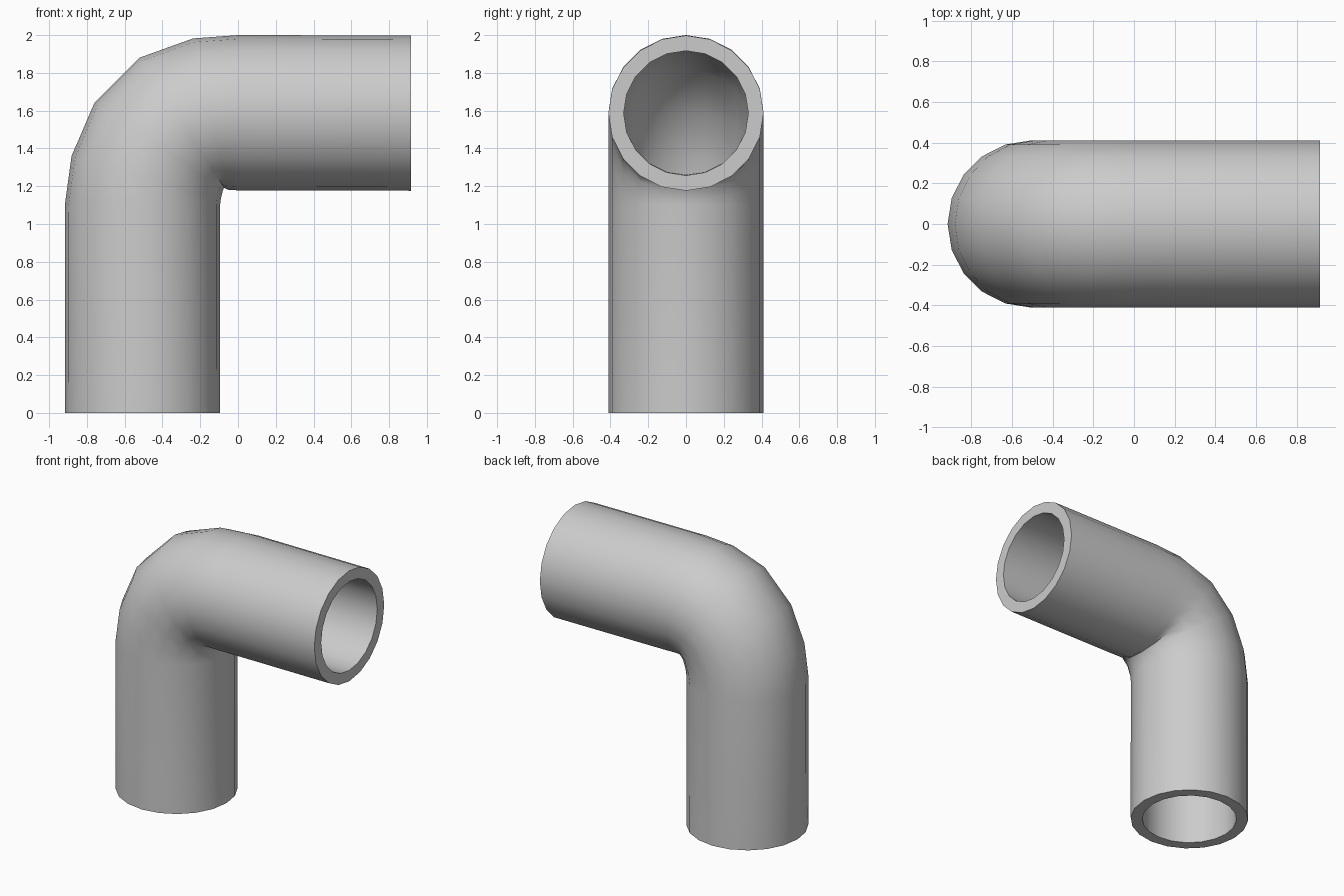
import bpy, bmesh
from math import sin, cos, pi, radians

if "Cube" in bpy.data.objects:
    bpy.data.objects.remove(bpy.data.objects["Cube"])

SIDES, R_OUT, R_IN = 20, 0.411, 0.33
# centreline stations: x, z, tilt of the cross-section in degrees
PATH = [(-0.505, 0, 0), (-0.506, 1.1, 0), (-0.486, 1.247, 16), (-0.42, 1.41, 34),
        (-0.297, 1.536, 57), (-0.145, 1.582, 77), (0.0, 1.589, 90), (0.915, 1.587, 90)]

bm = bmesh.new()


def ring(x, z, tilt, r):
    t = radians(tilt)
    out = []
    for i in range(SIDES):
        a = 2 * pi * i / SIDES
        u = r * cos(a)
        out.append(bm.verts.new((x - u * cos(t), r * sin(a), z + u * sin(t))))
    return out


def bridge(a, b):
    for i in range(SIDES):
        j = (i + 1) % SIDES
        bm.faces.new((a[i], a[j], b[j], b[i]))


# outer wall, then the bore back again, closed by flat rims at both ends
loops = [ring(*p, R_OUT) for p in PATH] + [ring(*p, R_IN) for p in reversed(PATH)]
for k, lp in enumerate(loops):
    bridge(lp, loops[(k + 1) % len(loops)])
bmesh.ops.recalc_face_normals(bm, faces=bm.faces)

mesh = bpy.data.meshes.new("pipe_elbow")
bm.to_mesh(mesh)
bm.free()
pipe = bpy.data.objects.new("pipe_elbow", mesh)
bpy.context.collection.objects.link(pipe)

# smooth walls, sharp rims
bpy.context.view_layer.objects.active = pipe
pipe.select_set(True)
bpy.ops.object.shade_smooth_by_angle(angle=radians(40))
